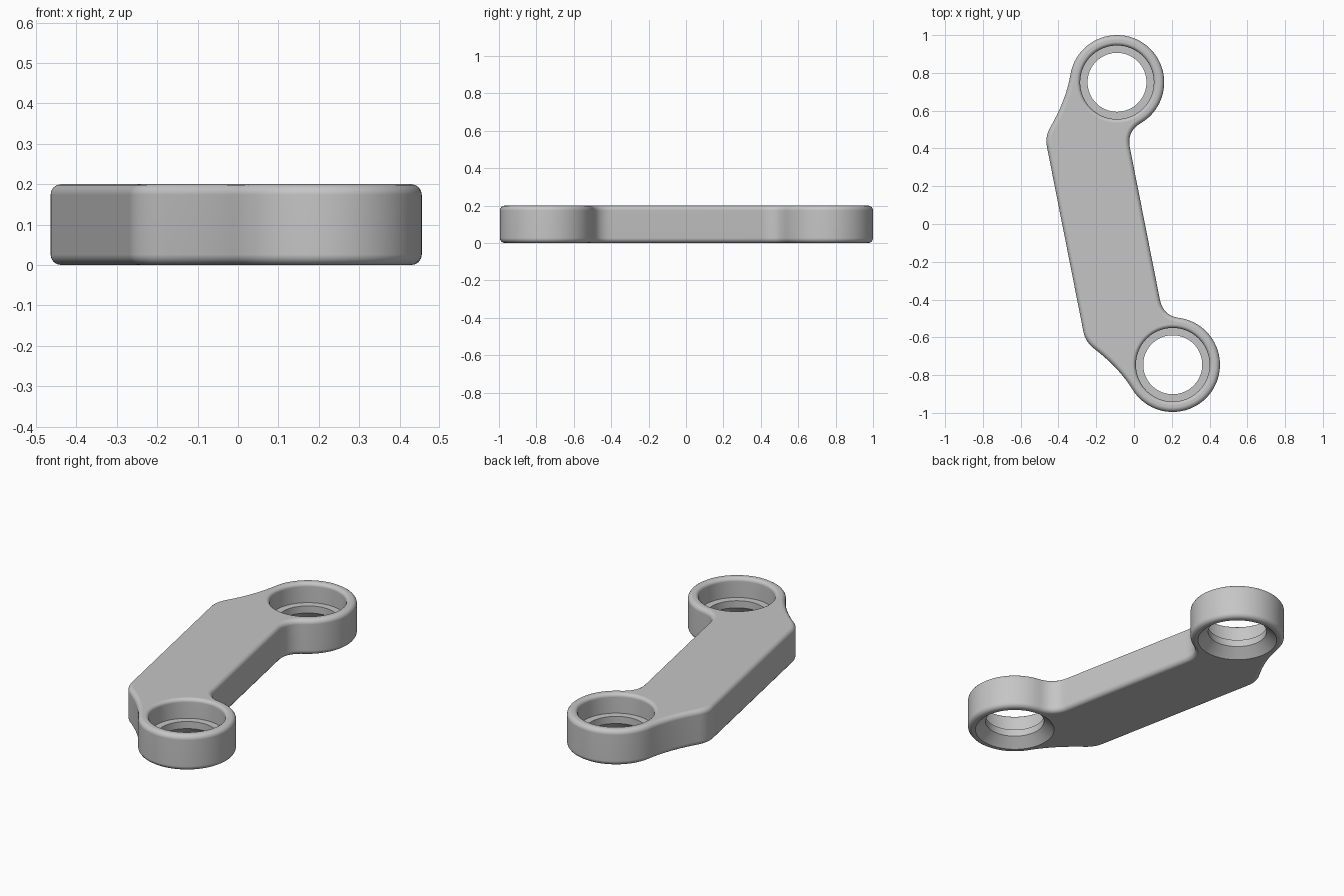
import bpy, bmesh, math
from mathutils import Vector, Matrix

cube = bpy.data.objects.get("Cube")
if cube:
    bpy.data.objects.remove(cube)

HEIGHT, RING_R, REACH = 0.2, 0.25, 0.762
# Arm frame: x runs along the arm, y towards the wide side
ALONG = Vector((0.1936, -0.981, 0))
PLACE = Matrix.Translation((0.0575, 0.0025, 0)) @ Matrix.Rotation(
    math.atan2(ALONG.y, ALONG.x), 4, "Z") @ Matrix.Scale(-1, 4, (0, 1, 0))

grey = bpy.data.materials.new("satin grey")
grey.use_nodes = True
color = (0.56, 0.56, 0.56, 1)
grey.diffuse_color = color
grey.node_tree.nodes["Principled BSDF"].inputs["Base Color"].default_value = color


def curve(a, ctrl, b, n=10):
    """Points of a quadratic curve from a to b."""
    a, ctrl, b = Vector(a), Vector(ctrl), Vector(b)
    return [a * (1 - t) ** 2 + ctrl * 2 * t * (1 - t) + b * t * t
            for t in (i / n for i in range(n + 1))]


def ring_point(degrees):
    t = math.radians(degrees)
    return Vector((-REACH + RING_R * math.cos(t), RING_R * math.sin(t)))


def make_object(name, bm):
    bmesh.ops.recalc_face_normals(bm, faces=bm.faces[:])
    mesh = bpy.data.meshes.new(name)
    bm.to_mesh(mesh)
    bm.free()
    mesh.materials.append(grey)
    obj = bpy.data.objects.new(name, mesh)
    bpy.context.collection.objects.link(obj)
    return obj


# Half outline: inner fillet, ring, concave neck, rounded shoulder
START, END, STEPS = -19.2, -249.4, 56
half = curve((-0.41, 0), (-0.4975, 0), ring_point(START))
half += [ring_point(START + (END - START) * i / STEPS) for i in range(1, STEPS)]
half += curve(ring_point(END), (-0.723, 0.282), (-0.60, 0.39), 14)
half += curve((-0.60, 0.39), (-0.555, 0.43), (-0.50, 0.43), 8)[1:]
outline = half + [Vector((-p.x, p.y)) for p in reversed(half)]

# Link arm: extruded outline with rounded rims
bm = bmesh.new()
base = bm.faces.new([bm.verts.new(PLACE @ Vector((p.x, p.y, 0))) for p in outline])
top = bmesh.ops.extrude_face_region(bm, geom=[base])
bmesh.ops.translate(bm, vec=(0, 0, HEIGHT),
                    verts=[g for g in top["geom"] if isinstance(g, bmesh.types.BMVert)])
arm = make_object("link_arm", bm)
bevel = arm.modifiers.new("rounded_rims", "BEVEL")
bevel.width, bevel.segments = 0.026, 4
bevel.limit_method, bevel.angle_limit = "ANGLE", math.radians(60)

# Stepped bores: countersink below, narrow lip, wide bore, rounded mouth
bore = [(0, -0.02), (0.21, -0.02), (0.21, 0), (0.156, 0.05), (0.156, 0.09), (0.195, 0.09)]
bore += [(0.215 - 0.02 * math.cos(t), 0.18 + 0.02 * math.sin(t))
         for t in (math.radians(22.5 * i) for i in range(5))]
bore += [(0.215, 0.23), (0, 0.23)]
for name, side in (("back_bore_cutter", -1), ("front_bore_cutter", 1)):
    bm = bmesh.new()
    verts = [bm.verts.new((r, 0, z)) for r, z in bore]
    edges = [bm.edges.new(pair) for pair in zip(verts, verts[1:])]
    bmesh.ops.spin(bm, geom=verts + edges, cent=(0, 0, 0), axis=(0, 0, 1),
                   angle=math.tau, steps=72)
    bmesh.ops.remove_doubles(bm, verts=bm.verts[:], dist=0.0001)
    bmesh.ops.translate(bm, verts=bm.verts[:], vec=PLACE @ Vector((side * REACH, 0, 0)))
    cutter = make_object(name, bm)
    cutter.hide_render = True
    cut = arm.modifiers.new(name, "BOOLEAN")
    cut.object, cut.operation, cut.solver = cutter, "DIFFERENCE", "EXACT"

# Apply the cuts, remove the cutters and shade smooth
bpy.ops.object.select_all(action="DESELECT")
bpy.context.view_layer.objects.active = arm
arm.select_set(True)
cutters = [m.object for m in arm.modifiers if m.type == "BOOLEAN"]
for modifier in list(arm.modifiers):
    bpy.ops.object.modifier_apply(modifier=modifier.name)
for cutter in cutters:
    bpy.data.objects.remove(cutter)
bpy.ops.object.shade_smooth_by_angle(angle=math.radians(32))
weighted = arm.modifiers.new("flat_face_normals", "WEIGHTED_NORMAL")
weighted.keep_sharp = True
